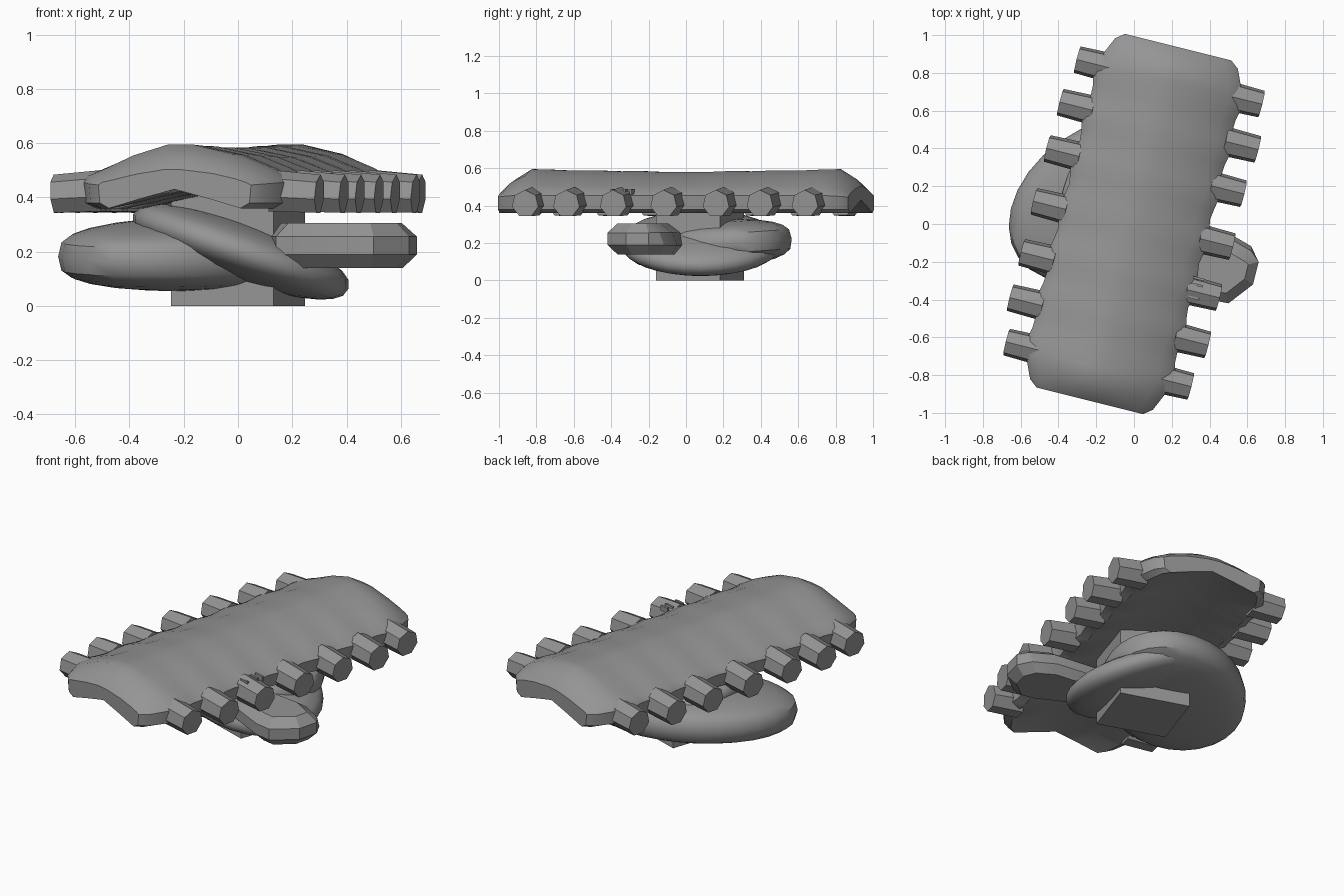
import bpy, bmesh, math
from mathutils import Matrix, Vector

cube = bpy.data.objects.get("Cube")
if cube:
    bpy.data.objects.remove(cube, do_unlink=True)

grey = bpy.data.materials.new("stone_grey")
grey.use_nodes = True
grey.diffuse_color = (0.3, 0.3, 0.3, 1)
grey.node_tree.nodes["Principled BSDF"].inputs["Base Color"].default_value = (0.3, 0.3, 0.3, 1)

YAW = math.radians(-14)
ACROSS = Vector((math.cos(YAW), math.sin(YAW), 0))
ALONG = Vector((-math.sin(YAW), math.cos(YAW), 0))


def finish(bm, name, angle=30):
    """Turn a bmesh into a grey object with sharp edges kept."""
    bmesh.ops.recalc_face_normals(bm, faces=bm.faces)
    mesh = bpy.data.meshes.new(name)
    bm.to_mesh(mesh)
    bm.free()
    mesh.materials.append(grey)
    obj = bpy.data.objects.new(name, mesh)
    bpy.context.collection.objects.link(obj)
    bpy.ops.object.select_all(action='DESELECT')
    obj.select_set(True)
    bpy.context.view_layer.objects.active = obj
    bpy.ops.object.shade_smooth_by_angle(angle=math.radians(angle))


def lens(name, centre, radii, rotation, boxiness):
    """Flattened ellipsoid; a lower boxiness gives a blunter rim."""
    bm = bmesh.new()
    bmesh.ops.create_uvsphere(bm, u_segments=28, v_segments=14, radius=1)
    for v in bm.verts:
        v.co.z = math.copysign(abs(v.co.z) ** boxiness, v.co.z)
    matrix = Matrix.Translation(centre) @ rotation @ Matrix.Diagonal((*radii, 1))
    bmesh.ops.transform(bm, matrix=matrix, verts=bm.verts)
    finish(bm, name, 40)


def box(name, centre, size, yaw):
    bm = bmesh.new()
    bmesh.ops.create_cube(bm, size=1)
    matrix = Matrix.Translation(centre) @ Matrix.Rotation(yaw, 4, 'Z') @ Matrix.Diagonal((*size, 1))
    bmesh.ops.transform(bm, matrix=matrix, verts=bm.verts)
    finish(bm, name)


# Arched shell: one closed cross-section swept along its length
section = [(-1, 0.455), (-0.95, 0.48), (-0.82, 0.5), (-0.5, 0.555), (-0.15, 0.595),
           (0.1, 0.595), (0.5, 0.56), (0.8, 0.51), (0.93, 0.48), (1, 0.455),
           (0.98, 0.38), (0.86, 0.36), (0.45, 0.395), (0, 0.43),
           (-0.45, 0.395), (-0.86, 0.36), (-0.98, 0.38)]

stations = [(-0.965, 0.29, 0.4), (-0.93, 0.335, 0.65), (-0.84, 0.375, 1)]
COUNT = 28
for i in range(1, COUNT):
    t = -0.84 + 1.68 * i / COUNT
    wave = math.cos(2 * math.pi * t / 0.25)
    stations.append((t, 0.395 + 0.01 * wave, 0.9 + 0.1 * abs(t) + 0.01 * wave))
stations += [(-t, w, h) for t, w, h in reversed(stations[:3])]

bm = bmesh.new()
rings = []
for t, width, height in stations:
    ring = []
    for s, z in section:
        if z > 0.44:
            z = 0.44 + (z - 0.44) * height
        ring.append(bm.verts.new(ACROSS * s * width + ALONG * t + Vector((0, 0, z))))
    rings.append(ring)
for a, b in zip(rings, rings[1:]):
    for i in range(len(a)):
        j = (i + 1) % len(a)
        bm.faces.new((a[i], a[j], b[j], b[i]))
bm.faces.new(rings[0])
bm.faces.new(rings[-1])
finish(bm, "arched_shell", 35)


# Row of tapered seven-sided pegs along each long edge
def peg(name, end, direction):
    bm = bmesh.new()
    bmesh.ops.create_cone(bm, cap_ends=True, segments=7, radius1=0.08,
                          radius2=0.074, depth=0.18)
    turn = direction.to_track_quat('Z', 'Y').to_matrix().to_4x4()
    matrix = Matrix.Translation(Vector(end) - direction * 0.09) @ turn
    bmesh.ops.transform(bm, matrix=matrix, verts=bm.verts)
    finish(bm, name)


left_ends = [(0.675, 0.635), (0.655, 0.395), (0.58, 0.16), (0.52, -0.12),
             (0.45, -0.39), (0.39, -0.64), (0.3, -0.86)]
right_ends = [(-0.3, 0.87), (-0.39, 0.645), (-0.46, 0.4), (-0.53, 0.12),
              (-0.595, -0.15), (-0.655, -0.39), (-0.675, -0.625)]
for side, ends, sign in (("left", left_ends, 1), ("right", right_ends, -1)):
    for i, (x, y) in enumerate(ends):
        direction = (ACROSS * sign + Vector((0, 0, -0.06))).normalized()
        peg(f"{side}_peg_{i + 1}", (x, y, 0.41), direction)

# Central post with its foot
box("central_post", (0, 0.075, 0.21), (0.4, 0.36, 0.42), math.radians(-18.7))

# Two overlapping lens-shaped bodies under the shell
lens("broad_lens", (-0.17, 0.13, 0.192), (0.54, 0.38, 0.132),
     Matrix.Rotation(math.radians(4), 4, 'X') @ Matrix.Rotation(math.radians(35), 4, 'Z'), 0.62)
lens("tilted_lens", (0.01, 0.08, 0.2), (0.42, 0.43, 0.11),
     Matrix.Rotation(math.radians(19), 4, 'Y'), 0.85)

# Side arm: outline extruded upward, sloped on its back side, then chamfered
outline = [(0.1, 0.02), (0.5, -0.03), (0.62, -0.1), (0.66, -0.2),
           (0.63, -0.32), (0.5, -0.42), (0.4, -0.4), (0.14, -0.27)]
bm = bmesh.new()
base = bm.faces.new([bm.verts.new((x, y, 0.14)) for x, y in outline])
raised = bmesh.ops.extrude_face_region(bm, geom=[base])["geom"]
for v in raised:
    if isinstance(v, bmesh.types.BMVert):
        v.co.z = 0.305
        if v.co.y > -0.15:
            v.co.y -= 0.06
rims = [e for e in bm.edges if abs(e.verts[0].co.z - e.verts[1].co.z) < 0.01]
bmesh.ops.bevel(bm, geom=rims, offset=0.05, segments=1, affect='EDGES')
finish(bm, "side_arm", 25)

# Small fins on the left edge
for i in range(4):
    spot = Vector((0.33, -0.34, 0.475)) + ALONG * (i - 1.5) * 0.035
    box(f"edge_fin_{i + 1}", spot, (0.06, 0.012, 0.03), YAW)
